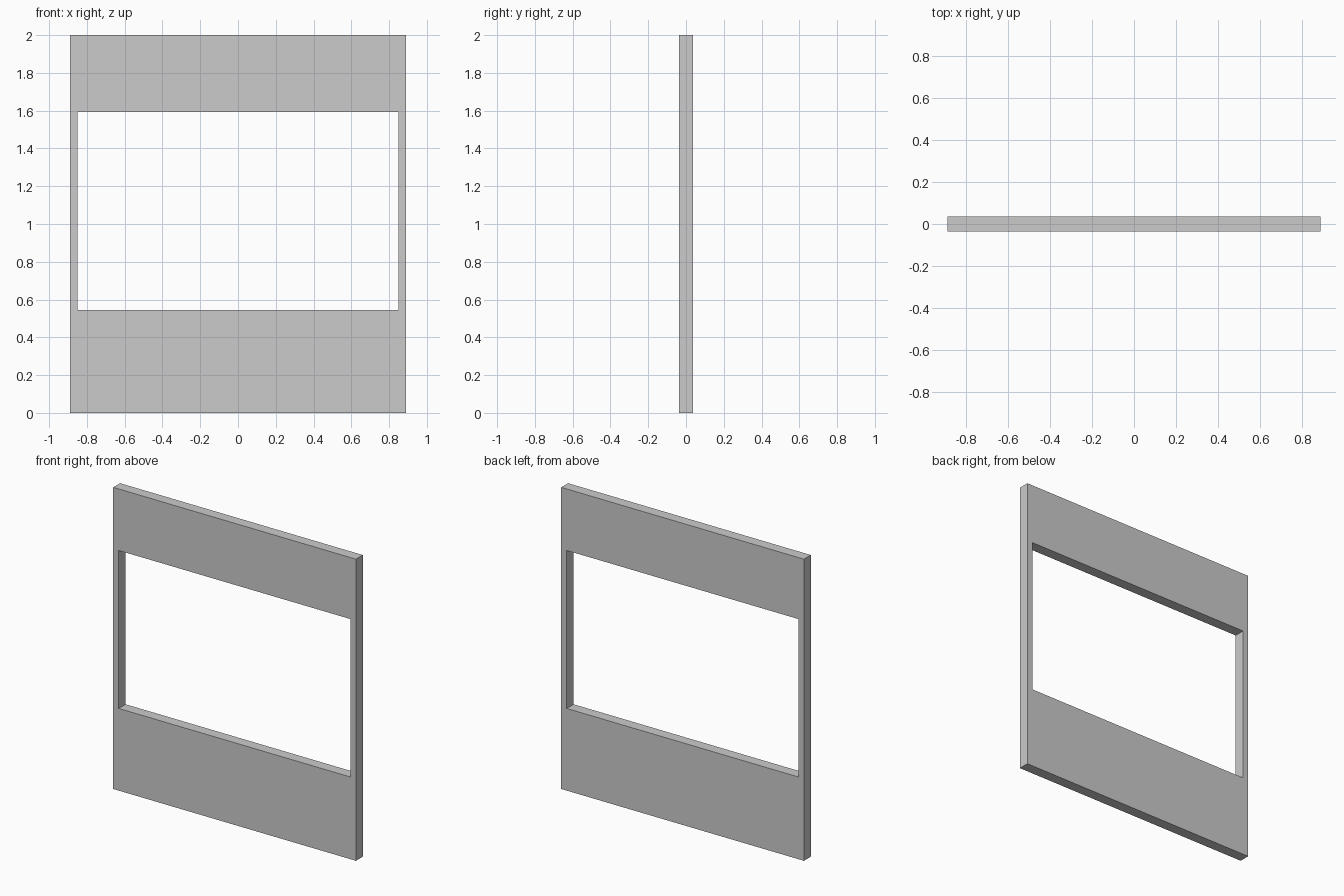
import bpy, bmesh

if "Cube" in bpy.data.objects:
    bpy.data.objects.remove(bpy.data.objects["Cube"])

HALF_W, HEIGHT, HALF_T = 0.89, 2.0, 0.036
OPEN_HALF_W, OPEN_BOTTOM, OPEN_TOP = 0.85, 0.545, 1.592


def rect(bm, half_w, bottom, top, y):
    corners = ((-half_w, bottom), (half_w, bottom), (half_w, top), (-half_w, top))
    return [bm.verts.new((x, y, z)) for x, z in corners]


# Panel with a rectangular window opening: four rings joined in a closed loop
bm = bmesh.new()
outer = (HALF_W, 0, HEIGHT)
inner = (OPEN_HALF_W, OPEN_BOTTOM, OPEN_TOP)
rings = [rect(bm, *size, y) for size, y in
         ((outer, -HALF_T), (outer, HALF_T), (inner, HALF_T), (inner, -HALF_T))]
for i, a in enumerate(rings):
    b = rings[(i + 1) % 4]
    for j in range(4):
        k = (j + 1) % 4
        bm.faces.new((a[j], a[k], b[k], b[j]))
bmesh.ops.recalc_face_normals(bm, faces=bm.faces)

mesh = bpy.data.meshes.new("window_panel")
bm.to_mesh(mesh)
bm.free()
bpy.context.collection.objects.link(bpy.data.objects.new("window_panel", mesh))
